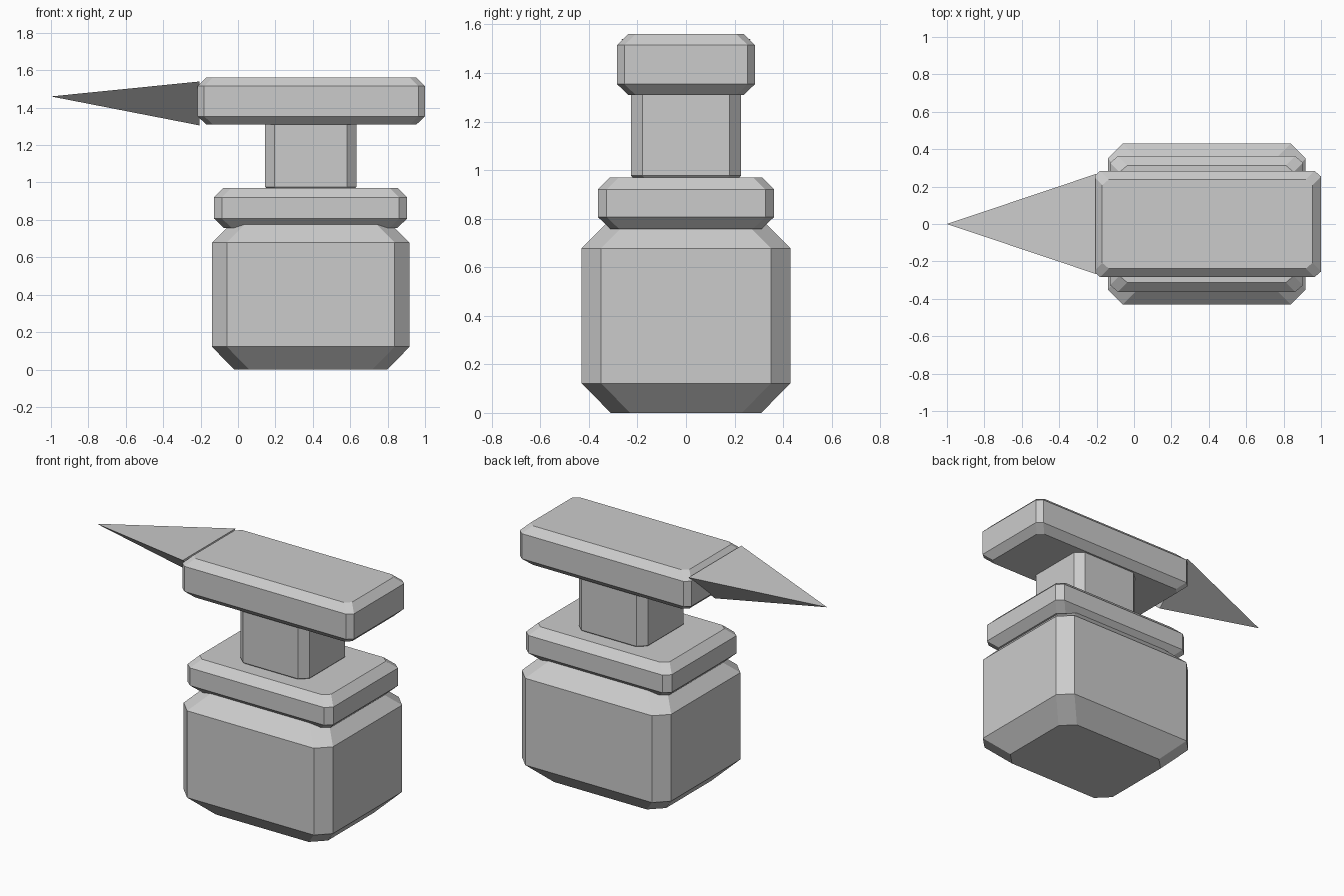
import bpy, bmesh

if "Cube" in bpy.data.objects:
    bpy.data.objects.remove(bpy.data.objects["Cube"])

steel = bpy.data.materials.new("plain grey")
steel.diffuse_color = (0.6, 0.6, 0.6, 1)
steel.use_nodes = True
steel.node_tree.nodes["Principled BSDF"].inputs["Base Color"].default_value = steel.diffuse_color


def finish(name, bm):
    bmesh.ops.recalc_face_normals(bm, faces=bm.faces)
    me = bpy.data.meshes.new(name)
    bm.to_mesh(me)
    bm.free()
    me.materials.append(steel)
    ob = bpy.data.objects.new(name, me)
    bpy.context.collection.objects.link(ob)
    return ob


def chamfered_block(name, x0, x1, hy, z0, z1, cx, cy, low, high):
    """Block with cut corners; low/high = (inset, height) of the end chamfers."""
    bm = bmesh.new()
    mx, hx = (x0 + x1) / 2, (x1 - x0) / 2
    rings = []
    for inset, z in ((low[0], z0), (0, z0 + low[1]), (0, z1 - high[1]), (high[0], z1)):
        a, b = hx - inset, hy - inset
        pts = []
        for sx, sy in ((1, 1), (-1, 1), (-1, -1), (1, -1)):
            pair = [(sx * a, sy * (b - cy)), (sx * (a - cx), sy * b)]
            pts += pair if sx * sy > 0 else pair[::-1]
        rings.append([bm.verts.new((mx + x, y, z)) for x, y in pts])
    for r, s in zip(rings, rings[1:]):
        for i in range(8):
            j = (i + 1) % 8
            bm.faces.new((r[i], r[j], s[j], s[i]))
    bm.faces.new(rings[0][::-1])
    bm.faces.new(rings[-1])
    return finish(name, bm)


# Stacked body: base, collar plate, neck and working head
chamfered_block("base_block", -0.14, 0.918, 0.43, 0, 0.778, 0.08, 0.08, (0.12, 0.122), (0.10, 0.10))
chamfered_block("collar_plate", -0.128, 0.904, 0.363, 0.757, 0.97, 0.042, 0.036, (0.052, 0.05), (0.05, 0.05))
chamfered_block("neck", 0.144, 0.634, 0.226, 0.93, 1.36, 0.05, 0.046, (0.046, 0.047), (0.046, 0.046))
chamfered_block("head", -0.216, 1.0, 0.284, 1.31, 1.56, 0.035, 0.03, (0.046, 0.044), (0.046, 0.045))

# Three-sided horn, flat side up
bm = bmesh.new()
tip = bm.verts.new((-1.0, 0, 1.46))
ring = [bm.verts.new((-0.205, y, z)) for y, z in ((-0.267, 1.54), (0.267, 1.54), (0, 1.305))]
bm.faces.new(ring)
for i in range(3):
    bm.faces.new((tip, ring[i], ring[(i + 1) % 3]))
finish("horn", bm)
